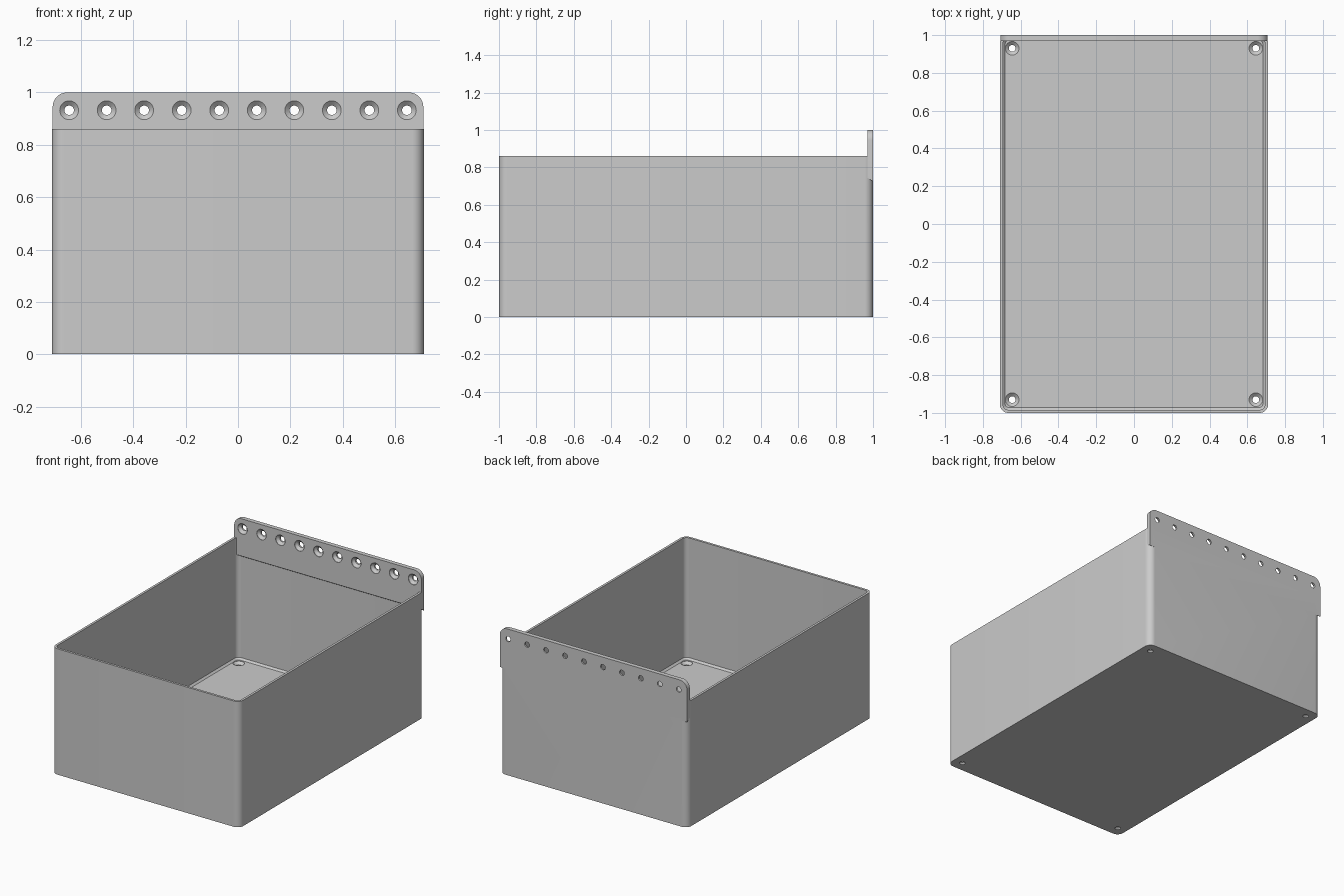
import bpy, bmesh, math
from mathutils import Matrix

old = bpy.data.objects.get("Cube")
if old:
    bpy.data.objects.remove(old, do_unlink=True)

grey = bpy.data.materials.new("plain grey")
grey.use_nodes = True
colour = (0.6, 0.6, 0.6, 1)
grey.diffuse_color = colour
grey.node_tree.nodes["Principled BSDF"].inputs["Base Color"].default_value = colour

WALL, RIM, TOP = 0.016, 0.86, 1.0
HX, HY, FLOOR = 0.71, 1.0, 0.03
PLATE_Y, STEP = 0.97, 0.745


def rounded(hx, hy, radii, steps=10):
    """Rounded rectangle, radii from the +x +y corner counter-clockwise."""
    pts = []
    for i, (sx, sy) in enumerate(((1, 1), (-1, 1), (-1, -1), (1, -1))):
        r = radii[i]
        if r == 0:
            pts.append((sx * hx, sy * hy))
            continue
        for k in range(steps + 1):
            a = math.pi / 2 * (i + k / steps)
            pts.append((sx * (hx - r) + r * math.cos(a), sy * (hy - r) + r * math.sin(a)))
    return pts


def loft(name, rings):
    """Closed solid through rings of 3D points."""
    bm = bmesh.new()
    loops = [[bm.verts.new(p) for p in ring] for ring in rings]
    n = len(loops[0])
    for a, b in zip(loops, loops[1:]):
        for i in range(n):
            bm.faces.new((a[i], a[(i + 1) % n], b[(i + 1) % n], b[i]))
    bm.faces.new(loops[0][::-1])
    bm.faces.new(loops[-1])
    bmesh.ops.recalc_face_normals(bm, faces=bm.faces)
    mesh = bpy.data.meshes.new(name)
    bm.to_mesh(mesh)
    bm.free()
    ob = bpy.data.objects.new(name, mesh)
    bpy.context.collection.objects.link(ob)
    mesh.materials.append(grey)
    return ob


def tub(name, levels):
    return loft(name, [[(x, y, z) for x, y in rounded(hx, hy, [r] * 4)]
                       for z, hx, hy, r in levels])


def combine(target, tool, operation):
    mod = target.modifiers.new(operation.title(), "BOOLEAN")
    mod.operation, mod.solver, mod.object = operation, "EXACT", tool
    bpy.context.view_layer.objects.active = target
    bpy.ops.object.modifier_apply(modifier=mod.name)
    bpy.data.objects.remove(tool, do_unlink=True)


def screw_hole(matrix, depth):
    """Countersunk hole along local -z, its wide mouth at the origin."""
    profile = ((0.01, 0.036), (-0.003, 0.036), (-0.019, 0.018), (-depth - 0.02, 0.018))
    rings = [[matrix @ Matrix.Translation((r * math.cos(a), r * math.sin(a), z)).to_translation()
              for a in (math.tau * k / 32 for k in range(32))] for z, r in profile]
    return loft("hole_cutter", rings)


# Open tub with rounded corners and an eased inner floor edge
box = tub("storage_bin", [(0, HX, HY, 0.045), (RIM, HX, HY, 0.045)])
ix, iy, ease = HX - WALL, HY - WALL, 0.012
combine(box, tub("cavity_cutter", [(FLOOR, ix - ease, iy - ease, 0.02),
                                   (FLOOR + ease, ix, iy, 0.03),
                                   (RIM + 0.1, ix, iy, 0.03)]), "DIFFERENCE")

# Hanging plate on the back wall, with a sloping lower edge
mid, half = (TOP + STEP) / 2, (TOP - STEP) / 2
outline = rounded(HX - 0.002, half, [0.055, 0.055, 0, 0])
rings = []
for y, drop in ((PLATE_Y, 0), (HY, 0.02)):
    rings.append([(x, y, mid + v - (drop if v <= -half else 0)) for x, v in outline])
combine(box, loft("hanging_plate", rings), "UNION")

# Row of screw holes through the plate
for i in range(10):
    x = -0.645 + i * 1.29 / 9
    place = Matrix.Translation((x, PLATE_Y, 0.932)) @ Matrix.Rotation(math.pi / 2, 4, "X")
    combine(box, screw_hole(place, HY - PLATE_Y), "DIFFERENCE")

# Four screw holes through the floor
for sx in (-1, 1):
    for sy in (-1, 1):
        place = Matrix.Translation((sx * 0.645, sy * 0.93, FLOOR))
        combine(box, screw_hole(place, FLOOR), "DIFFERENCE")

# Smooth corners, sharp edges
bpy.ops.object.select_all(action="DESELECT")
box.select_set(True)
bpy.context.view_layer.objects.active = box
bpy.ops.object.shade_smooth_by_angle(angle=math.radians(30))
